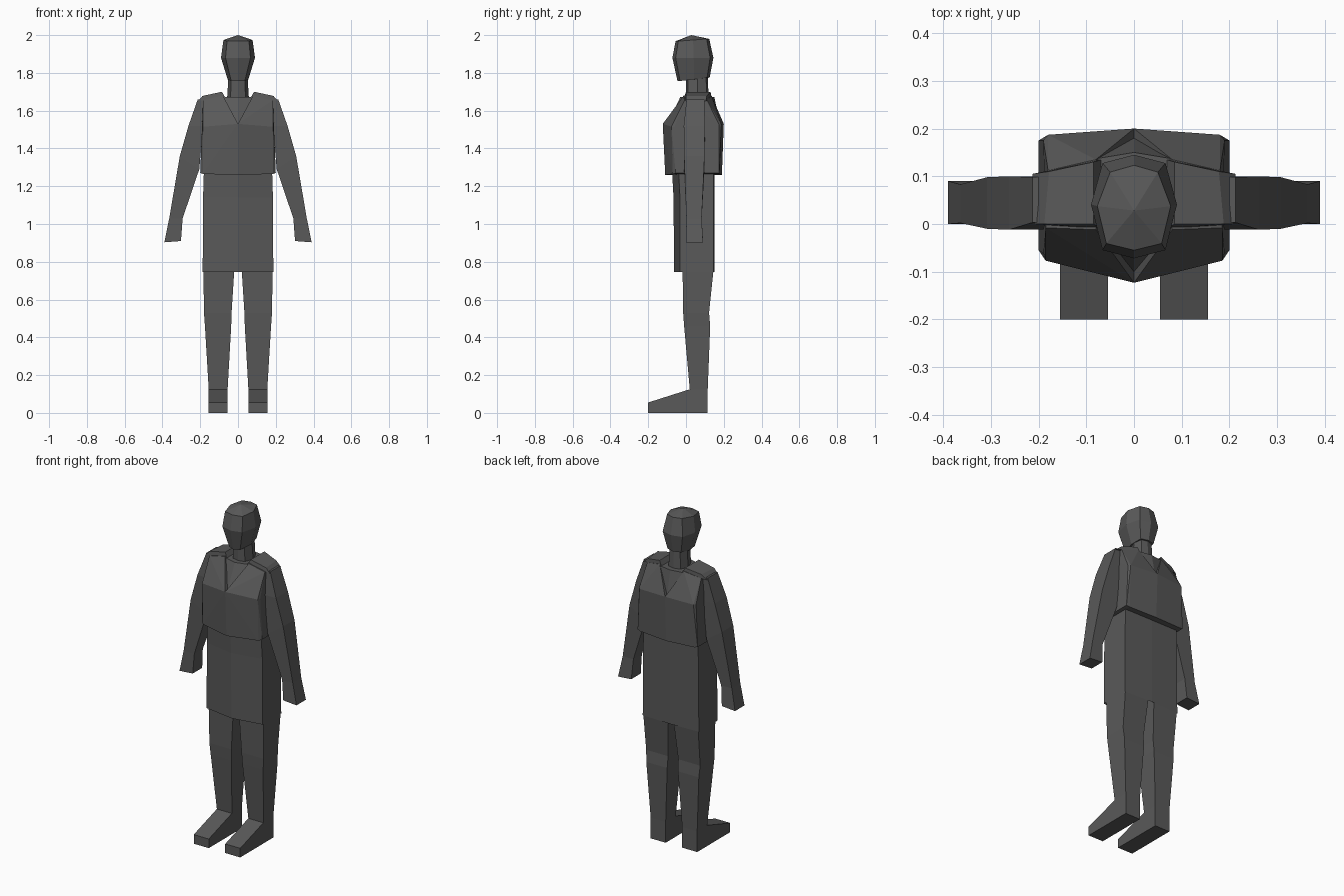
import bpy, bmesh

if "Cube" in bpy.data.objects:
    bpy.data.objects.remove(bpy.data.objects["Cube"])

charcoal = bpy.data.materials.new("charcoal grey")
charcoal.diffuse_color = (0.1, 0.1, 0.1, 1)
charcoal.use_nodes = True
charcoal.node_tree.nodes["Principled BSDF"].inputs["Base Color"].default_value = charcoal.diffuse_color


def finish(name, bm, mirror=False):
    bmesh.ops.recalc_face_normals(bm, faces=bm.faces)
    me = bpy.data.meshes.new(name)
    bm.to_mesh(me)
    bm.free()
    me.materials.append(charcoal)
    ob = bpy.data.objects.new(name, me)
    bpy.context.collection.objects.link(ob)
    if mirror:
        ob.modifiers.new("mirror", "MIRROR").use_clip = True
    return ob


def loft(name, rings, mirror=False, caps=(True, True)):
    """Bridge equal-sized rings of points, bottom to top."""
    bm = bmesh.new()
    vs = [[bm.verts.new(p) for p in r] for r in rings]
    n = len(vs[0])
    for a, b in zip(vs, vs[1:]):
        for i in range(n):
            j = (i + 1) % n
            bm.faces.new((a[i], a[j], b[j], b[i]))
    if caps[0]:
        bm.faces.new(vs[0][::-1])
    if caps[1]:
        bm.faces.new(vs[-1])
    return finish(name, bm, mirror)


def box_ring(x0, x1, y0, y1, z, dz=0.0):
    """Four corners; dz raises the inner (x0) side."""
    return [(x0, y0, z + dz), (x1, y0, z), (x1, y1, z), (x0, y1, z + dz)]


def hex_ring(w, front, fcorner, bcorner, back, z):
    """Body section with a pointed front and back."""
    return [(0, front, z), (w, fcorner, z), (w, bcorner, z),
            (0, back, z), (-w, bcorner, z), (-w, fcorner, z)]


def oct_ring(wf, ws, wb, front, back, z, zb):
    """Head section; zb is the height at the back."""
    d = back - front
    zm = (z + zb) / 2
    right = [(wf, front + 0.08 * d, z), (ws, front + 0.52 * d, zm), (wb, back - 0.08 * d, zb)]
    left = [(-x, y, h) for x, y, h in reversed(right)]
    return [(0, front, z)] + right + [(0, back, zb)] + left


# legs and shoes
loft("leg", [box_ring(*r) for r in (
    (0.055, 0.155, 0.015, 0.115, 0.0),
    (0.055, 0.155, 0.02, 0.115, 0.125),
    (0.036, 0.175, -0.01, 0.128, 0.46),
    (0.034, 0.18, -0.015, 0.122, 0.53),
    (0.02, 0.183, -0.018, 0.145, 0.75),
    (0.015, 0.18, -0.02, 0.145, 0.85))], mirror=True)
loft("shoe", [box_ring(0.055, 0.155, -0.2, 0.115, 0.0),
              [(0.055, -0.2, 0.055), (0.155, -0.2, 0.055),
               (0.155, 0.02, 0.125), (0.055, 0.02, 0.125)]], mirror=True)

# long tunic skirt, open below
loft("tunic_skirt", [
    hex_ring(0.187, -0.063, -0.032, 0.145, 0.152, 0.745),
    hex_ring(0.185, -0.066, -0.032, 0.145, 0.152, 1.14),
    hex_ring(0.18, -0.075, -0.04, 0.145, 0.152, 1.3)], caps=(False, True))

# torso filling the neckline
loft("torso", [
    hex_ring(0.17, -0.085, -0.045, 0.15, 0.165, 1.28),
    hex_ring(0.16, -0.1, -0.045, 0.15, 0.18, 1.53),
    hex_ring(0.09, -0.03, -0.005, 0.135, 0.15, 1.672)])

# vest: each half is a hull, so the halves leave a V between them
half = [(0, -0.11, 1.26), (0.185, -0.07, 1.265), (0.2, -0.055, 1.27),
        (0.2, 0.175, 1.27), (0.18, 0.178, 1.265), (0, 0.19, 1.26),
        (0, -0.123, 1.53), (0.185, -0.077, 1.515), (0.19, -0.06, 1.515),
        (0.19, 0.175, 1.525), (0.18, 0.187, 1.525), (0, 0.2, 1.53),
        (0.08, -0.012, 1.68), (0.185, -0.008, 1.655),
        (0.08, 0.135, 1.68), (0.18, 0.112, 1.655)]
bm = bmesh.new()
for p in half:
    bm.verts.new(p)
bmesh.ops.convex_hull(bm, input=bm.verts)
inner = [f for f in bm.faces if all(abs(v.co.x) < 1e-5 for v in f.verts)]
bmesh.ops.delete(bm, geom=inner, context="FACES_ONLY")
bmesh.ops.dissolve_limit(bm, angle_limit=0.03, verts=bm.verts, edges=bm.edges)
finish("vest", bm, mirror=True)

# shoulder straps
loft("shoulder_strap", [
    [(0.068, -0.01, 1.67), (0.213, 0.0, 1.65), (0.213, 0.105, 1.65), (0.068, 0.135, 1.67)],
    [(0.085, 0.0, 1.7), (0.188, 0.0, 1.678), (0.178, 0.11, 1.678), (0.085, 0.13, 1.7)]],
    mirror=True)

# arms with hands
loft("arm", [box_ring(*r) for r in (
    (0.302, 0.39, 0.0, 0.09, 0.903, 0.007),
    (0.293, 0.364, 0.002, 0.083, 1.03),
    (0.205, 0.308, -0.01, 0.098, 1.36, -0.07),
    (0.185, 0.262, -0.012, 0.1, 1.52),
    (0.15, 0.213, 0.003, 0.098, 1.66))], mirror=True)

# neck
loft("neck", [oct_ring(0.04, 0.058, 0.04, 0.0, 0.12, 1.66, 1.66),
              oct_ring(0.035, 0.05, 0.035, 0.0, 0.115, 1.79, 1.79)])

# head, closed by a low crown point
loft("head", [oct_ring(0.036, 0.055, 0.045, -0.045, 0.125, 1.757, 1.775),
              oct_ring(0.066, 0.09, 0.066, -0.072, 0.145, 1.88, 1.88),
              oct_ring(0.058, 0.077, 0.05, -0.055, 0.123, 1.968, 1.98),
              [(0, 0.028, 2.0)] * 8], caps=(True, False))
head = bpy.data.objects["head"]
bm = bmesh.new()
bm.from_mesh(head.data)
bmesh.ops.remove_doubles(bm, verts=bm.verts, dist=0.0005)
bmesh.ops.recalc_face_normals(bm, faces=bm.faces)
bm.to_mesh(head.data)
bm.free()
